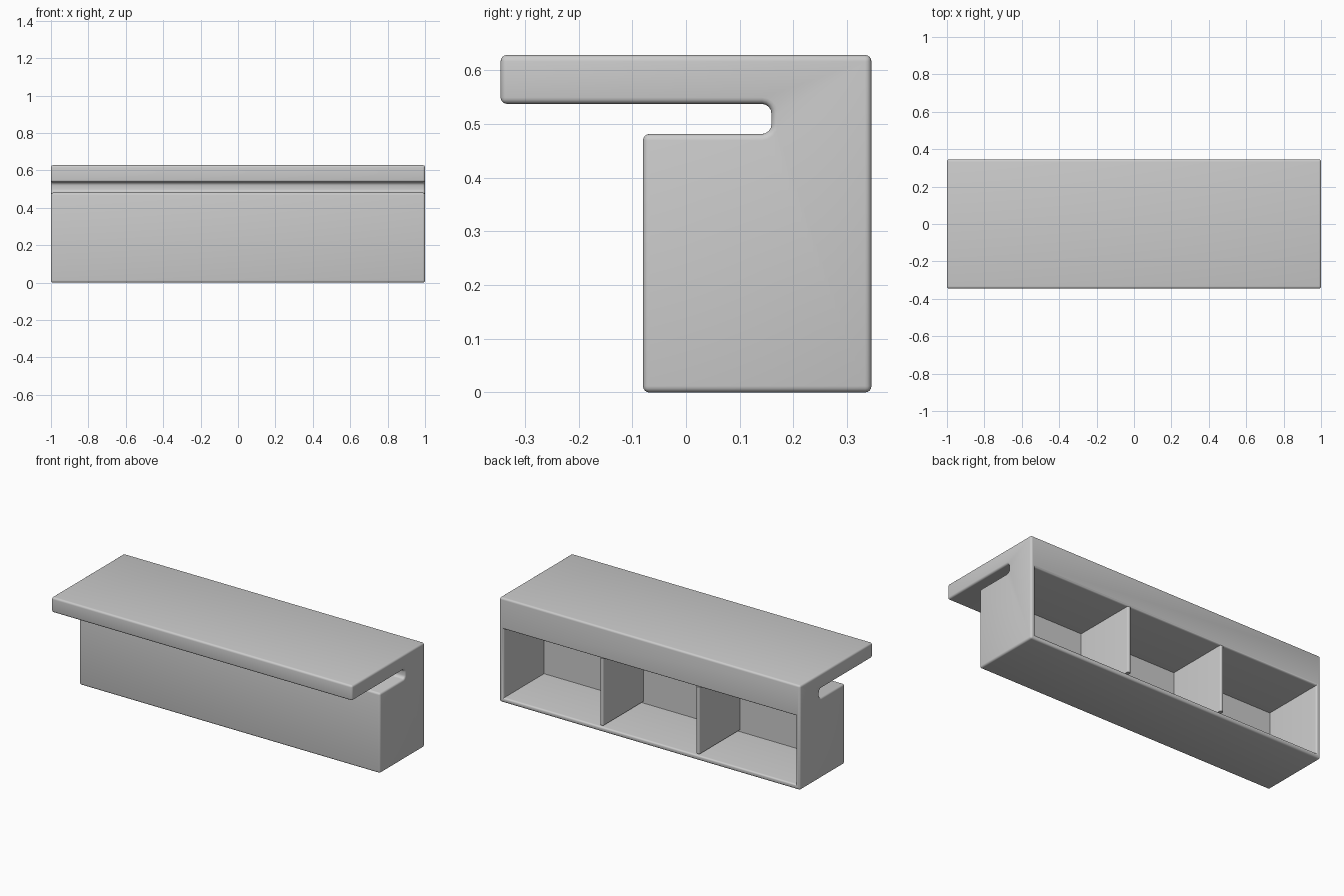
import bpy, bmesh, math
from mathutils import Vector

cube = bpy.data.objects.get("Cube")
if cube:
    bpy.data.objects.remove(cube, do_unlink=True)

GREY = (0.6, 0.6, 0.6, 1)
grey = bpy.data.materials.new("plain_grey")
grey.use_nodes = True
grey.diffuse_color = GREY
grey.node_tree.nodes["Principled BSDF"].inputs["Base Color"].default_value = GREY

BACK, FRONT, SHELF_FRONT = 0.345, -0.345, -0.08
TOP, SLAB_BOTTOM, BODY_TOP, SLOT_END = 0.628, 0.537, 0.481, 0.159
WALL, ROUND = 0.04, 0.012
CAVITY_BACK = SHELF_FRONT + WALL
CAVITY_TOP = BODY_TOP - WALL


def finish(bm, name):
    """Turn a bmesh into a smooth-shaded grey object."""
    bmesh.ops.recalc_face_normals(bm, faces=bm.faces)
    mesh = bpy.data.meshes.new(name)
    bm.to_mesh(mesh)
    bm.free()
    obj = bpy.data.objects.new(name, mesh)
    bpy.context.collection.objects.link(obj)
    mesh.materials.append(grey)
    bpy.ops.object.select_all(action='DESELECT')
    obj.select_set(True)
    bpy.context.view_layer.objects.active = obj
    bpy.ops.object.shade_smooth_by_angle(angle=math.radians(40))
    return obj


def round_edges(bm, edges, radius, segments=4):
    bmesh.ops.bevel(bm, geom=edges, offset=radius, segments=segments,
                    profile=0.5, affect='EDGES', clamp_overlap=True)


# Counter: side profile with an overhanging top, swept across the width
profile = [(SHELF_FRONT, 0), (BACK, 0), (BACK, TOP), (FRONT, TOP),
           (FRONT, SLAB_BOTTOM), (SLOT_END, SLAB_BOTTOM),
           (SLOT_END, BODY_TOP), (SHELF_FRONT, BODY_TOP)]
bm = bmesh.new()
side = bm.faces.new([bm.verts.new((-1, y, z)) for y, z in profile])
swept = bmesh.ops.extrude_face_region(bm, geom=[side], use_keep_orig=True)
bmesh.ops.translate(bm, vec=(2, 0, 0),
                    verts=[g for g in swept["geom"] if isinstance(g, bmesh.types.BMVert)])
bmesh.ops.recalc_face_normals(bm, faces=bm.faces)

# Storage opening sunk into the back
back = next(f for f in bm.faces if f.normal.y > 0.9 and f.calc_center_median().y > 0.3)
bmesh.ops.inset_region(bm, faces=[back], thickness=WALL)
for v in back.verts:
    if v.co.z > 0.3:
        v.co.z = CAVITY_TOP
sunk = bmesh.ops.extrude_face_region(bm, geom=[back])
deep = [g for g in sunk["geom"] if isinstance(g, bmesh.types.BMVert)]
bmesh.ops.translate(bm, vec=(0, CAVITY_BACK - BACK, 0), verts=deep)
if back.is_valid:
    bmesh.ops.delete(bm, geom=[back], context='FACES_ONLY')
bmesh.ops.recalc_face_normals(bm, faces=bm.faces)

# Soften the slot end, then every outer edge; cavity corners stay crisp
round_edges(bm, [e for e in bm.edges
                 if all(abs(v.co.y - SLOT_END) < 0.001 for v in e.verts)
                 and abs(e.verts[0].co.x - e.verts[1].co.x) > 1], 0.018)
bm.normal_update()


def in_cavity(v):
    return abs(v.co.y - CAVITY_BACK) < 0.001 and abs(v.co.x) < 0.99


round_edges(bm, [e for e in bm.edges
                 if len(e.link_faces) == 2
                 and e.calc_face_angle(0) > math.radians(60)
                 and not any(in_cavity(v) for v in e.verts)], ROUND)
finish(bm, "counter_body")

# Two upright dividers making three compartments
for label, x in (("right", -0.32), ("left", 0.32)):
    bm = bmesh.new()
    bmesh.ops.create_cube(bm, size=1)
    depth = BACK - CAVITY_BACK
    size = Vector((0.022, depth, CAVITY_TOP - WALL))
    centre = Vector((x, CAVITY_BACK + depth / 2, (CAVITY_TOP + WALL) / 2))
    for v in bm.verts:
        v.co = v.co * size + centre
    round_edges(bm, [e for e in bm.edges
                     if all(v.co.y > BACK - 0.001 for v in e.verts)
                     and abs(e.verts[0].co.z - e.verts[1].co.z) > 0.1], 0.008)
    finish(bm, label + "_divider")
